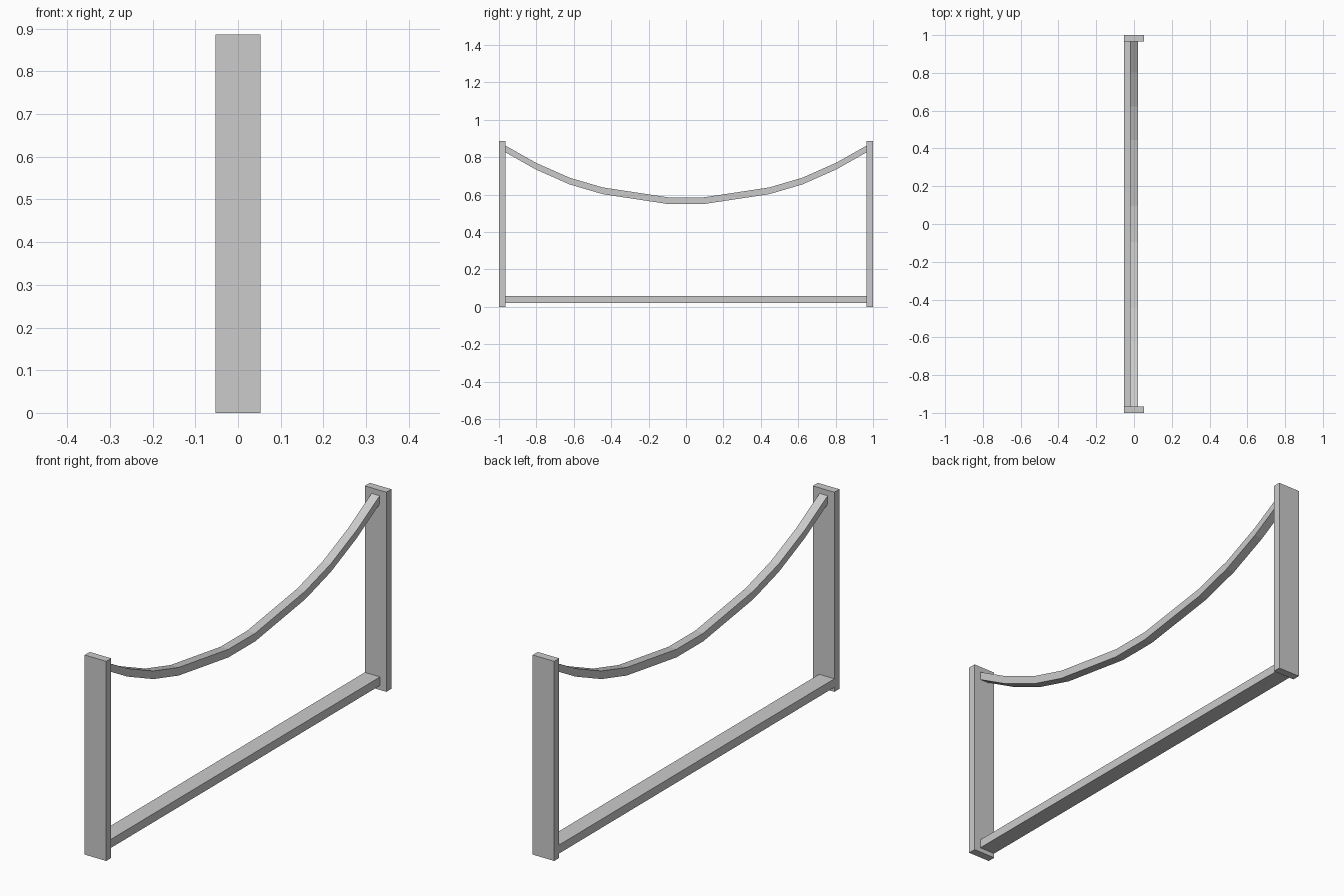
import bpy, bmesh

if "Cube" in bpy.data.objects:
    bpy.data.objects.remove(bpy.data.objects["Cube"])


def box(name, lo, hi):
    bpy.ops.mesh.primitive_cube_add(size=1)
    ob = bpy.context.object
    ob.name = name
    ob.location = [(a + b) / 2 for a, b in zip(lo, hi)]
    ob.scale = [b - a for a, b in zip(lo, hi)]
    bpy.ops.object.transform_apply(location=True, rotation=False, scale=True)
    return ob


# End posts
for side, name in ((-1, "front_post"), (1, "back_post")):
    y0, y1 = sorted((side * 0.965, side * 1.0))
    box(name, (-0.053, y0, 0), (0.053, y1, 0.886))

# Bottom rail
box("bottom_rail", (-0.053, -0.966, 0.02), (0.022, 0.966, 0.058))

# Sagging top rail: square section swept along a mirrored centre line
half = [(0.094, 0.567), (0.445, 0.62), (0.622, 0.672), (0.803, 0.752), (0.966, 0.844)]
path = [(-y, z) for y, z in reversed(half)] + half
w, t = 0.02, 0.018
bm = bmesh.new()
rings = [[bm.verts.new((x, y, z + dz)) for x, dz in ((-w, -t), (w, -t), (w, t), (-w, t))]
         for y, z in path]
for a, b in zip(rings, rings[1:]):
    for i in range(4):
        j = (i + 1) % 4
        bm.faces.new((a[i], a[j], b[j], b[i]))
bm.faces.new(rings[0])
bm.faces.new(rings[-1])
bmesh.ops.recalc_face_normals(bm, faces=bm.faces)
mesh = bpy.data.meshes.new("sagging_rail")
bm.to_mesh(mesh)
bm.free()
bpy.context.collection.objects.link(bpy.data.objects.new("sagging_rail", mesh))
